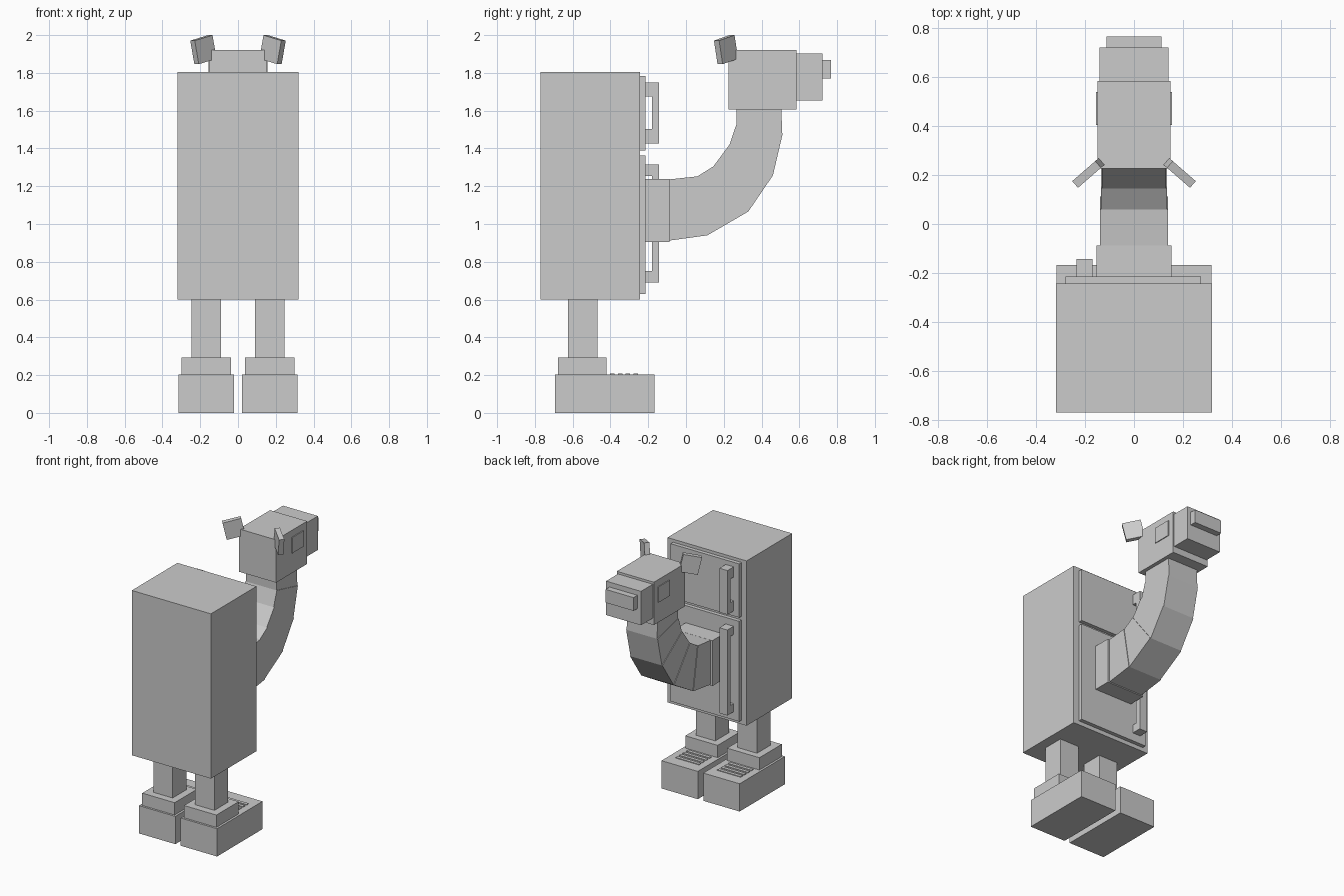
import bpy
import bmesh
import math
from mathutils import Matrix, Vector

start_cube = bpy.data.objects.get("Cube")
if start_cube:
    bpy.data.objects.remove(start_cube)

# One plain material for the whole figure
GREY = (0.6, 0.6, 0.6, 1.0)
grey = bpy.data.materials.new("plain grey")
grey.diffuse_color = GREY
grey.use_nodes = True
for node in grey.node_tree.nodes:
    if node.type == 'BSDF_PRINCIPLED':
        node.inputs["Base Color"].default_value = GREY


def finish(name, bm):
    bmesh.ops.recalc_face_normals(bm, faces=bm.faces)
    mesh = bpy.data.meshes.new(name)
    bm.to_mesh(mesh)
    bm.free()
    mesh.materials.append(grey)
    obj = bpy.data.objects.new(name, mesh)
    bpy.context.collection.objects.link(obj)
    return obj


def box(name, x, y, z, turn=None):
    """Box from (low, high) ranges, optionally turned about its centre."""
    size = Vector([r[1] - r[0] for r in (x, y, z)])
    centre = Vector([(r[0] + r[1]) / 2 for r in (x, y, z)])
    matrix = Matrix.Translation(centre)
    if turn:
        matrix = matrix @ turn
    bm = bmesh.new()
    bmesh.ops.create_cube(bm, size=1, matrix=matrix @ Matrix.Diagonal(size).to_4x4())
    return finish(name, bm)


def around(centre, width):
    return (centre - width / 2, centre + width / 2)


def segment(name, ring_a, ring_b, half_width):
    """Block between two rings, each given as top and bottom (y, z)."""
    bm = bmesh.new()
    outline = [ring_a[0], ring_b[0], ring_b[1], ring_a[1]]
    face = bm.faces.new([bm.verts.new((-half_width, y, z)) for y, z in outline])
    made = bmesh.ops.extrude_face_region(bm, geom=[face])
    verts = [v for v in made["geom"] if isinstance(v, bmesh.types.BMVert)]
    bmesh.ops.translate(bm, vec=(half_width * 2, 0, 0), verts=verts)
    return finish(name, bm)


# Tall cabinet body with two doors
box("cabinet", (-0.32, 0.32), (-0.77, -0.243), (0.6, 1.805))
box("upper_door", (-0.28, 0.275), (-0.245, -0.215), (1.39, 1.783))
box("lower_door", (-0.28, 0.275), (-0.245, -0.215), (0.63, 1.363))

# Door handles: a bar on two brackets
HANDLE_X = (-0.235, -0.17)
for name, low, high, foot in (("upper", 1.427, 1.75, 0.075), ("lower", 0.69, 1.315, 0.06)):
    box(name + "_handle_bar", HANDLE_X, (-0.18, -0.143), (low, high))
    box(name + "_handle_base", HANDLE_X, (-0.22, -0.175), (low, low + foot))
    box(name + "_handle_cap", HANDLE_X, (-0.22, -0.175), (high - foot, high))

# Legs and shoes
for side, label in ((1, "left"), (-1, "right")):
    cx = 0.169 * side
    box(label + "_leg", around(cx, 0.156), (-0.625, -0.468), (0.28, 0.61))
    box(label + "_ankle", around(cx, 0.262), (-0.678, -0.42), (0.19, 0.293))
    box(label + "_shoe", around(cx, 0.294), (-0.693, -0.168), (0, 0.203))
    for i in range(4):
        y = -0.39 + i * 0.041
        box(label + "_lace", around(cx, 0.19), around(y, 0.024), (0.2, 0.208))

# Curved neck in stepped segments
box("neck_collar", (-0.153, 0.153), (-0.22, -0.087), (0.905, 1.237))
rings = [
    ((-0.09, 1.236), (-0.09, 0.912)),
    ((0.06, 1.252), (0.113, 0.94)),
    ((0.145, 1.305), (0.33, 1.066)),
    ((0.23, 1.42), (0.46, 1.257)),
    ((0.267, 1.528), (0.51, 1.47)),
    ((0.267, 1.62), (0.504, 1.62)),
]
for i, (a, b) in enumerate(zip(rings, rings[1:])):
    segment("neck_segment", a, b, 0.139 - 0.004 * i)

# Head, snout and nose
box("head", (-0.15, 0.15), (0.226, 0.585), (1.607, 1.92))
box("snout", (-0.141, 0.141), (0.58, 0.722), (1.655, 1.903))
box("nose", (-0.113, 0.113), (0.715, 0.767), (1.77, 1.867))

# Eye plates and tilted ears on both sides
for side, label in ((1, "left"), (-1, "right")):
    box(label + "_eye", around(0.152 * side, 0.008), (0.405, 0.54), (1.755, 1.87))
    turn = (Matrix.Rotation(math.radians(-41 * side), 4, 'Z')
            @ Matrix.Rotation(math.radians(13 * side), 4, 'Y'))
    box(label + "_ear", around(0.183 * side, 0.128), around(0.212, 0.036),
        around(1.923, 0.128), turn)
